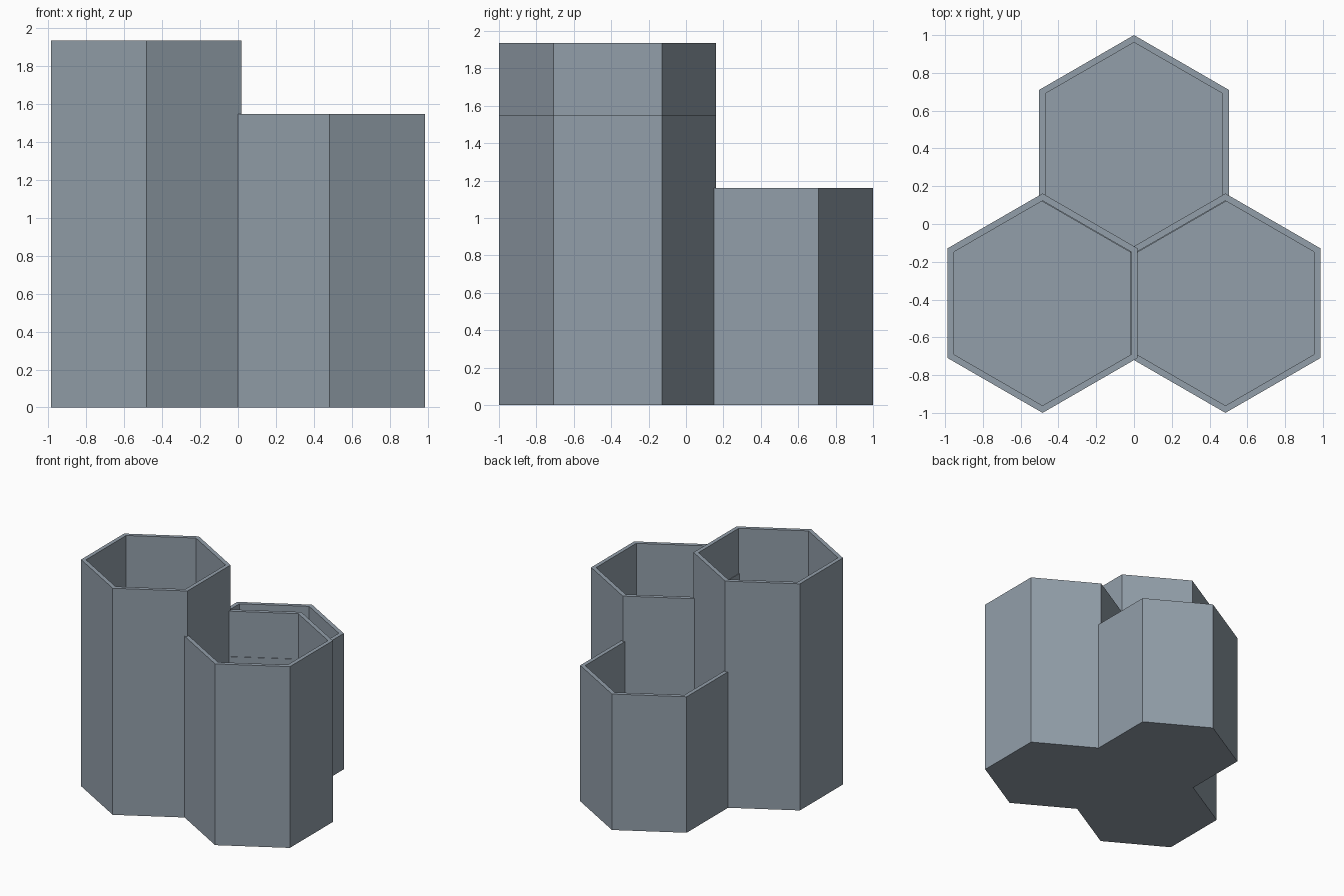
import bpy
import bmesh
from math import sin, cos, pi, sqrt

if "Cube" in bpy.data.objects:
    bpy.data.objects.remove(bpy.data.objects["Cube"], do_unlink=True)

# Proportions
UNIT = 0.01936
OUTER = 30 * UNIT
INNER = 28 * UNIT
SPACING = 50 * UNIT
FLOOR = 2 * UNIT

# Single slate grey material
slate = bpy.data.materials.new("slate_grey")
slate.use_nodes = True
color = (0.29, 0.345, 0.40, 1)
slate.diffuse_color = color
slate.node_tree.nodes["Principled BSDF"].inputs["Base Color"].default_value = color


def hex_cup(name, x, y, height):
    """Hexagonal cup with a corner towards +y and an open top."""
    bm = bmesh.new()

    def ring(radius, z):
        angles = [pi / 2 + i * pi / 3 for i in range(6)]
        return [bm.verts.new((radius * cos(a), radius * sin(a), z)) for a in angles]

    # Section runs up the outside, over the rim and down to the floor
    rings = [ring(OUTER, 0), ring(OUTER, height), ring(INNER, height), ring(INNER, FLOOR)]
    for low, high in zip(rings, rings[1:]):
        for i in range(6):
            j = (i + 1) % 6
            bm.faces.new((low[i], low[j], high[j], high[i]))
    bm.faces.new(list(reversed(rings[0])))
    bm.faces.new(rings[-1])
    bmesh.ops.recalc_face_normals(bm, faces=bm.faces)

    mesh = bpy.data.meshes.new(name)
    bm.to_mesh(mesh)
    bm.free()
    mesh.materials.append(slate)
    cup = bpy.data.objects.new(name, mesh)
    cup.location = (x, y, 0)
    bpy.context.collection.objects.link(cup)


# Three cups in a triangle, stepping down in height
half = SPACING / 2
depth = SPACING * sqrt(3) / 4
hex_cup("tall_cup", -half, -depth, 100 * UNIT)
hex_cup("middle_cup", half, -depth, 80 * UNIT)
hex_cup("short_cup", 0, depth, 60 * UNIT)
